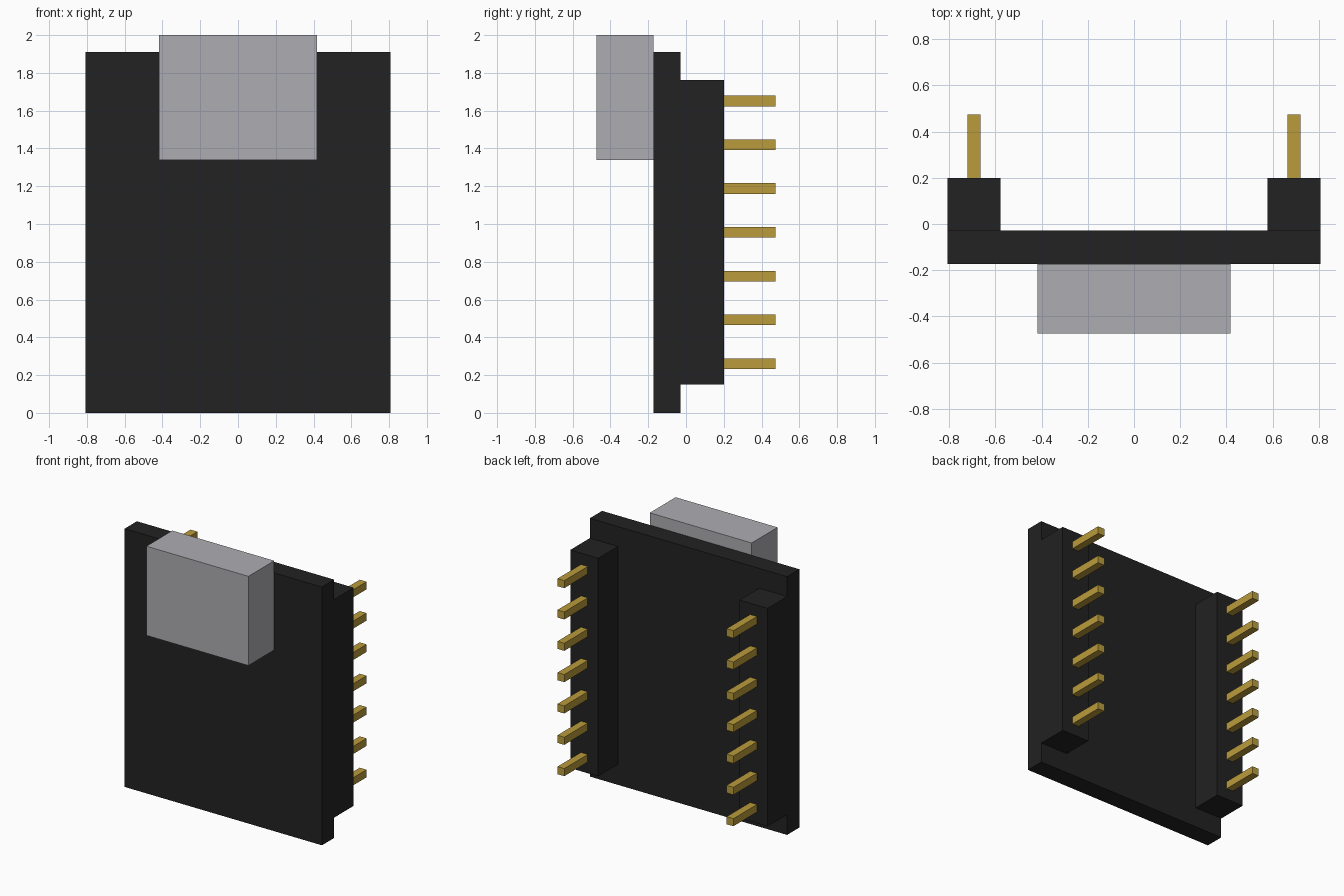
import bpy

cube = bpy.data.objects.get("Cube")
if cube:
    bpy.data.objects.remove(cube, do_unlink=True)


def material(name, color):
    m = bpy.data.materials.new(name)
    m.use_nodes = True
    m.diffuse_color = color
    m.node_tree.nodes["Principled BSDF"].inputs["Base Color"].default_value = color
    return m


black = material("black_plastic", (0.016, 0.016, 0.016, 1))
grey = material("grey_metal", (0.423, 0.418, 0.445, 1))
gold = material("gold_pin", (0.49, 0.33, 0.045, 1))


def box(name, low, high, mat):
    """Box spanning two opposite corners."""
    center = [(a + b) / 2 for a, b in zip(low, high)]
    size = [b - a for a, b in zip(low, high)]
    bpy.ops.mesh.primitive_cube_add(size=1, location=center)
    obj = bpy.context.object
    obj.name = name
    obj.scale = size
    bpy.ops.object.transform_apply(location=False, rotation=False, scale=True)
    obj.data.materials.append(mat)
    return obj


BOARD_FRONT, BOARD_BACK, HEADER_BACK, PIN_END = -0.172, -0.029, 0.2, 0.474
PIN_COUNT, PIN_HALF, PIN_X = 7, 0.028, 0.692
PIN_LOW, PIN_PITCH = 0.261, 0.2317

# Circuit board and front connector
box("board", (-0.807, BOARD_FRONT, 0), (0.807, BOARD_BACK, 1.91), black)
box("connector", (-0.417, -0.474, 1.34), (0.417, BOARD_FRONT, 2), grey)

# Header strips with their rows of pins
for side, sign in (("left", 1), ("right", -1)):
    x0, x1 = sorted((sign * 0.578, sign * 0.807))
    box(f"{side}_header", (x0, BOARD_BACK, 0.15), (x1, HEADER_BACK, 1.763), black)
    for i in range(PIN_COUNT):
        x, z = sign * PIN_X, PIN_LOW + i * PIN_PITCH
        box(f"{side}_pin_{i + 1}",
            (x - PIN_HALF, HEADER_BACK, z - PIN_HALF),
            (x + PIN_HALF, PIN_END, z + PIN_HALF), gold)
